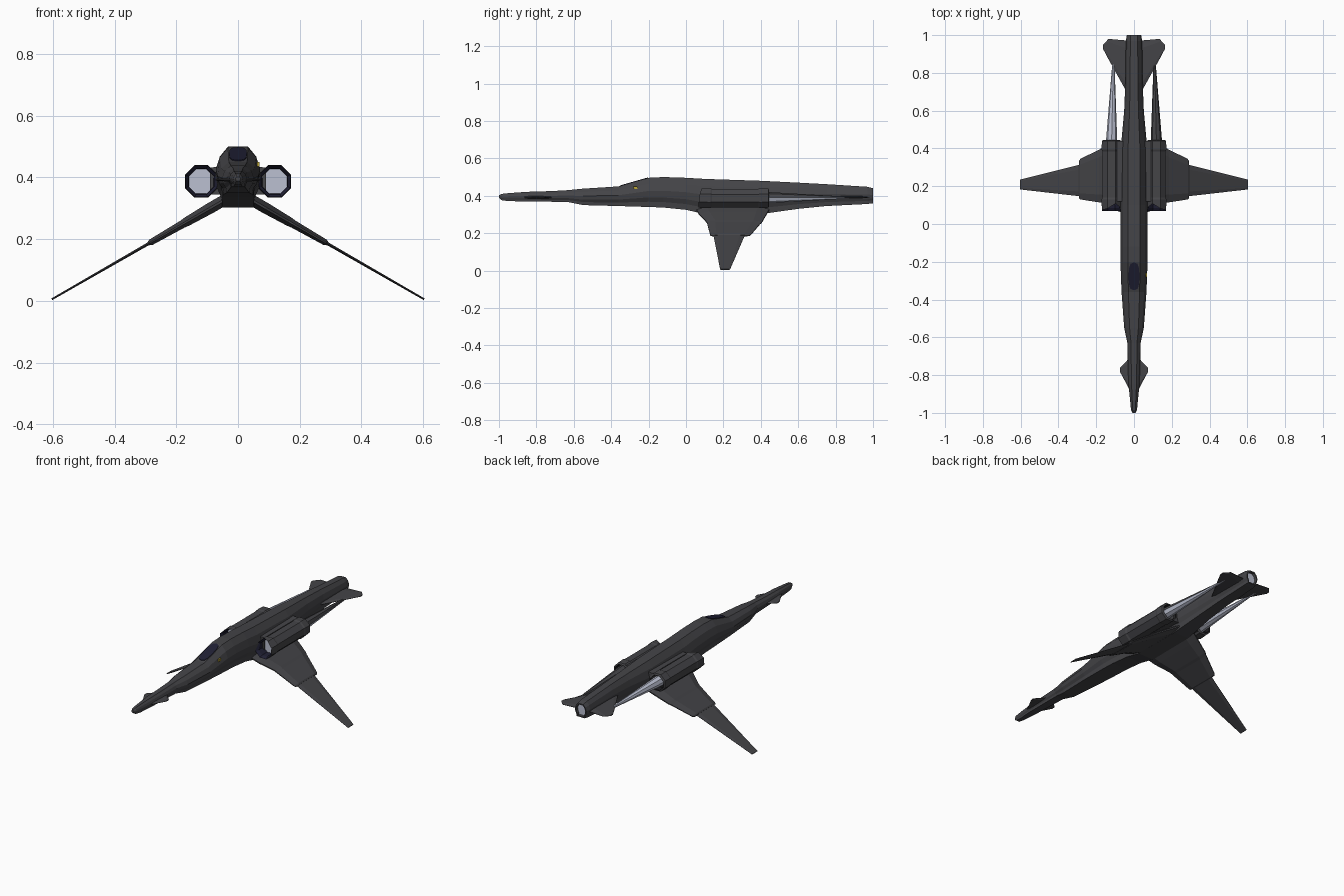
import bpy, bmesh, math
from mathutils import Vector

if "Cube" in bpy.data.objects:
    bpy.data.objects.remove(bpy.data.objects["Cube"])


def mat(name, rgb):
    m = bpy.data.materials.new(name)
    m.diffuse_color = (*rgb, 1)
    m.use_nodes = True
    m.node_tree.nodes["Principled BSDF"].inputs["Base Color"].default_value = m.diffuse_color
    return m


HULL = mat("dark grey hull", (0.058, 0.058, 0.064))
NAVY = mat("navy glass", (0.014, 0.014, 0.034))
LIGHT = mat("pale blue grey", (0.5, 0.53, 0.64))
BLACK = mat("black lining", (0.012, 0.012, 0.014))
YELLOW = mat("yellow marking", (0.5, 0.38, 0.04))


def loft(name, rings, mats=(HULL,), rule=None, caps=True):
    """Skin equal-sized rings of points; rule(ring index, normal) picks a colour."""
    bm = bmesh.new()
    vs = [[bm.verts.new(p) for p in r] for r in rings]
    n = len(rings[0])
    tag = {}
    for k in range(len(vs) - 1):
        for i in range(n):
            j = (i + 1) % n
            tag[bm.faces.new((vs[k][i], vs[k][j], vs[k + 1][j], vs[k + 1][i]))] = k
    if caps:
        tag[bm.faces.new(vs[0])] = -1
        tag[bm.faces.new(vs[-1])] = len(vs) - 1
    bmesh.ops.recalc_face_normals(bm, faces=bm.faces[:])
    if rule:
        for f, k in tag.items():
            f.material_index = rule(k, f.normal)
    me = bpy.data.meshes.new(name)
    bm.to_mesh(me)
    bm.free()
    for m in mats:
        me.materials.append(m)
    ob = bpy.data.objects.new(name, me)
    bpy.context.collection.objects.link(ob)
    return ob


# Fuselage: y, half width, bottom z, top z
SHAPE = [(0.45, 1), (0.82, 0.8), (1, 0.55), (0.92, 0.33), (0.75, 0.18), (0.7, 0)]
SHAPE = SHAPE + [(-x, z) for x, z in reversed(SHAPE)]


def section(y, w, z0, z1):
    return [(x * w, y, z0 + t * (z1 - z0)) for x, t in SHAPE]


STATIONS = [(-1, 0.008, 0.388, 0.402), (-0.985, 0.016, 0.376, 0.41), (-0.95, 0.019, 0.371, 0.414),
            (-0.85, 0.029, 0.37, 0.421), (-0.72, 0.033, 0.368, 0.425), (-0.63, 0.035, 0.366, 0.43),
            (-0.55, 0.052, 0.35, 0.438), (-0.36, 0.066, 0.345, 0.45), (-0.2, 0.072, 0.34, 0.496),
            (-0.12, 0.072, 0.337, 0.5), (0, 0.072, 0.325, 0.496), (0.1, 0.073, 0.302, 0.49),
            (0.4, 0.07, 0.302, 0.48), (0.6, 0.052, 0.33, 0.47), (0.75, 0.046, 0.345, 0.462),
            (0.97, 0.043, 0.356, 0.448), (1, 0.038, 0.36, 0.44)]
rings = [section(*s) for s in STATIONS]
rings += [section(1, 0.031, 0.366, 0.433), section(0.985, 0.03, 0.367, 0.432)]
loft("fuselage", rings, (HULL, LIGHT), lambda k, n: 1 if k == len(rings) - 1 else 0)

# Canopy glass lying on the sloping top
def canopy_ring(lift):
    pts = []
    for i in range(12):
        a = math.tau * i / 12
        c, s = math.cos(a), math.sin(a)
        x = 0.029 * math.copysign(abs(c) ** 0.6, c)
        y = -0.277 + 0.074 * math.copysign(abs(s) ** 0.8, s)
        pts.append((x, y, 0.45 + (y + 0.36) * 0.2875 + lift))
    return pts


loft("canopy", [canopy_ring(-0.003), canopy_ring(0.003)], (NAVY,))

# Small marking beside the canopy
loft("side_marking", [[(x, y, z) for y, z in ((-0.28, 0.435), (-0.26, 0.435), (-0.26, 0.45), (-0.28, 0.45))]
                      for x in (0.062, 0.069)], (YELLOW,))


def wing(name, s, stations, slope=0.575, z0=0.352):
    """Spanwise stations x, front y, back y, thickness on a drooped plane."""
    nrm = Vector((slope, 0, 1)).normalized()
    out = []
    for x, a, b, t in stations:
        ring = []
        for f, h in ((0, 0.2), (0.15, 1), (0.85, 1), (1, 0.2), (1, -0.2), (0.85, -1), (0.15, -1), (0, -0.2)):
            p = Vector((x, a + f * (b - a), z0 - slope * x)) + nrm * h * t / 2
            ring.append((s * p.x, p.y, p.z))
        out.append(ring)
    return loft(name, out)


def engine_ring(s, y, r, sweep=0.0):
    pts = []
    for i in range(8):
        a = math.tau * (i + 0.5) / 8
        x, z = r * 1.08 * math.cos(a), r * 1.08 * math.sin(a)
        back = sweep * max(0, z / r) * (1 if x < 0 else 0.35)
        pts.append((s * (0.119 + x), y + back, 0.387 + z))
    return pts


for s, side in ((1, "right"), (-1, "left")):
    # Drooped wings in two steps plus a thin outer panel
    wing(side + "_inner_wing", s, [(0.03, 0.05, 0.45, 0.036), (0.09, 0.07, 0.43, 0.036),
                                   (0.165, 0.112, 0.405, 0.03), (0.18, 0.114, 0.395, 0.026),
                                   (0.283, 0.13, 0.345, 0.02), (0.29, 0.135, 0.335, 0.012)])
    wing(side + "_outer_wing", s, [(0.27, 0.145, 0.318, 0.01), (0.603, 0.183, 0.235, 0.006)])
    # Tail fins and nose canards, flat
    wing(side + "_tail_fin", s, [(0.03, 0.68, 0.97, 0.012), (0.045, 0.71, 0.972, 0.012),
                                 (0.135, 0.872, 0.98, 0.008), (0.163, 0.925, 0.95, 0.005)], 0, 0.392)
    wing(side + "_canard", s, [(0.02, -0.885, -0.69, 0.012), (0.038, -0.85, -0.725, 0.01),
                               (0.073, -0.785, -0.76, 0.005)], 0, 0.392)
    # Engine pod with swept intake and end collars
    pod = [engine_ring(s, 0.13, 0.04), engine_ring(s, 0.085, 0.042, 0.04), engine_ring(s, 0.068, 0.051, 0.04),
           engine_ring(s, 0.13, 0.053), engine_ring(s, 0.14, 0.049), engine_ring(s, 0.385, 0.049),
           engine_ring(s, 0.395, 0.053), engine_ring(s, 0.44, 0.051), engine_ring(s, 0.445, 0.042),
           engine_ring(s, 0.41, 0.04)]
    loft(side + "_engine", pod, (HULL, LIGHT, NAVY, BLACK),
         lambda k, n: {-1: 1, 0: 2, 1: 2, 8: 3, 9: 3}.get(k, 0))
    # Pylon between pod and fuselage
    loft(side + "_pylon", [[(s * x, y, z) for x, z in ((0.03, 0.345), (0.09, 0.345), (0.09, 0.432), (0.03, 0.437))]
                           for y in (0.12, 0.44)])
    # Long exhaust spike
    spike = []
    for y, x, r in ((0.42, 0.119, 0.031), (0.9, 0.108, 0.003)):
        spike.append([(s * (x + r * math.cos(math.tau * i / 8)), y, 0.39 + r * math.sin(math.tau * i / 8))
                      for i in range(8)])
    loft(side + "_exhaust_spike", spike, (LIGHT, HULL),
         lambda k, n: 1 if s > 0 and n.z > 0.2 else 0)
